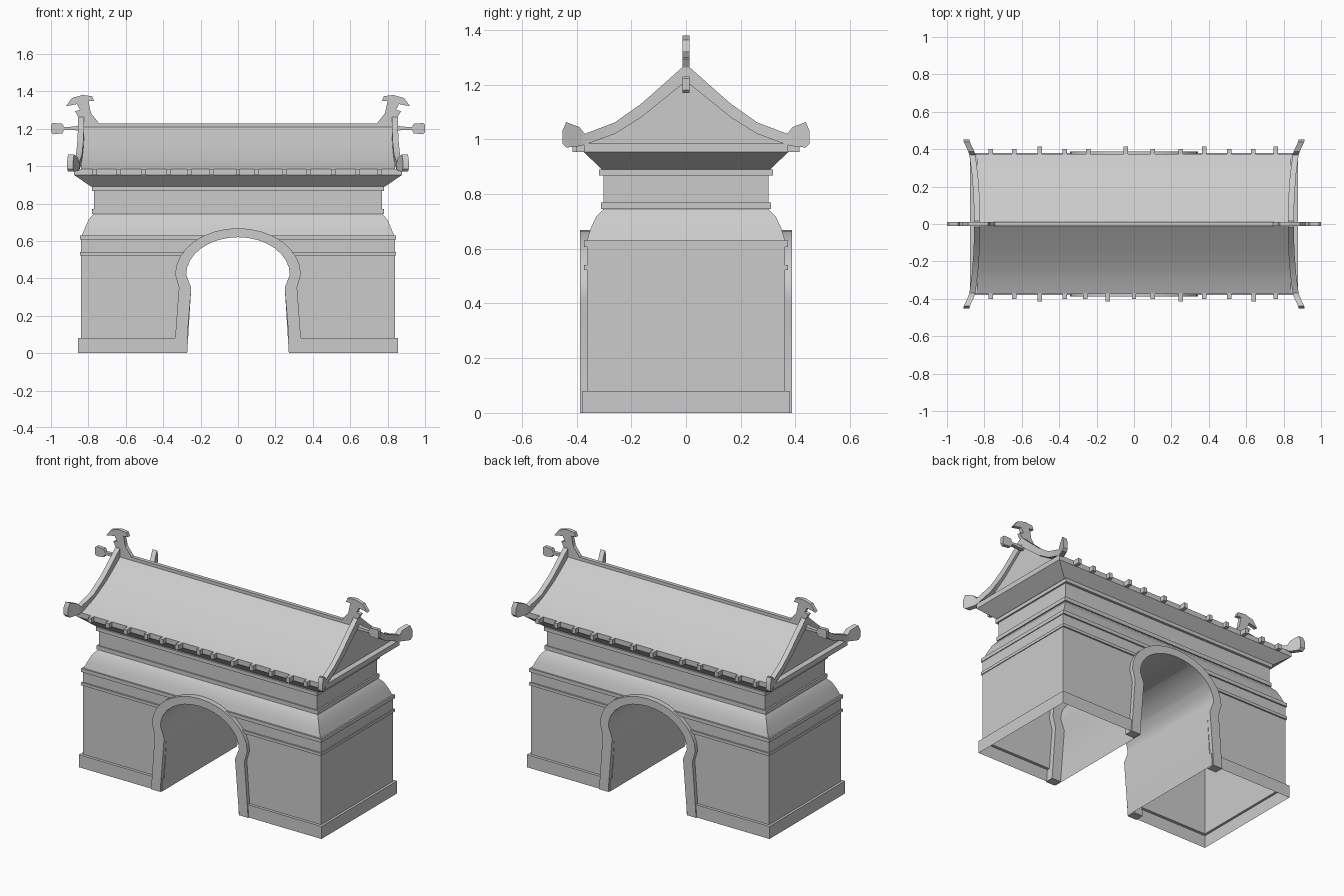
import bpy
import bmesh
from math import cos, sin, pi, radians

old = bpy.data.objects.get("Cube")
if old:
    bpy.data.objects.remove(old, do_unlink=True)

stone = bpy.data.materials.new("light_grey_stone")
stone.use_nodes = True
colour = (0.6, 0.6, 0.6, 1)
stone.diffuse_color = colour
stone.node_tree.nodes["Principled BSDF"].inputs["Base Color"].default_value = colour


def loft(name, rings):
    """Skin a list of equal vertex rings and cap both ends."""
    bm = bmesh.new()
    loops = [[bm.verts.new(p) for p in ring] for ring in rings]
    n = len(loops[0])
    for a, b in zip(loops, loops[1:]):
        for i in range(n):
            j = (i + 1) % n
            bm.faces.new((a[i], a[j], b[j], b[i]))
    bm.faces.new(loops[0])
    bm.faces.new(loops[-1])
    bmesh.ops.recalc_face_normals(bm, faces=bm.faces)
    mesh = bpy.data.meshes.new(name)
    bm.to_mesh(mesh)
    bm.free()
    obj = bpy.data.objects.new(name, mesh)
    bpy.context.collection.objects.link(obj)
    mesh.materials.append(stone)
    return obj


def smooth(obj):
    bpy.ops.object.select_all(action='DESELECT')
    obj.select_set(True)
    bpy.context.view_layer.objects.active = obj
    bpy.ops.object.shade_smooth_by_angle(angle=radians(30))


def plate(name, outline, y0, y1):
    """Extrude an (x, z) outline along y."""
    return loft(name, [[(x, y, z) for x, z in outline] for y in (y0, y1)])


def box(name, x0, x1, y0, y1, z0, z1):
    return plate(name, [(x0, z0), (x1, z0), (x1, z1), (x0, z1)], y0, y1)


def arch(foot, pinch, rx, rz, floor=0):
    """Horseshoe opening: tapered jambs under a half ellipse."""
    n = 16
    curve = [(-rx * cos(pi * i / n), 0.42 + rz * sin(pi * i / n)) for i in range(n + 1)]
    return ([(-foot, floor), (-pinch, 0.35)] + curve
            + [(pinch, 0.35), (foot, floor)])


# Stepped body: half width, half depth, height of each level
levels = [
    (.855, .38, 0), (.855, .38, .08), (.84, .362, .08),
    (.84, .362, .522), (.845, .372, .522), (.845, .372, .54),
    (.84, .362, .54), (.84, .362, .607), (.845, .372, .607),
    (.845, .372, .63), (.835, .362, .63), (.818, .35, .67),
    (.798, .33, .715), (.772, .302, .745), (.78, .31, .745),
    (.78, .31, .77), (.77, .302, .77), (.77, .302, .867),
    (.78, .318, .867), (.78, .318, .89), (.785, .308, .89),
    (.877, .373, .953), (.877, .373, .985),
]
body = loft("gate_body", [[(-w, -d, z), (w, -d, z), (w, d, z), (-w, d, z)]
                          for w, d, z in levels])

# Passage cut through the body
cutter = plate("passage_cutter", arch(.278, .25, .277, .2, -.1), -.6, .6)
cutter.hide_render = True
mod = body.modifiers.new("passage", 'BOOLEAN')
mod.operation = 'DIFFERENCE'
mod.solver = 'EXACT'
mod.object = cutter
bpy.ops.object.select_all(action='DESELECT')
body.select_set(True)
bpy.context.view_layer.objects.active = body
bpy.ops.object.modifier_apply(modifier="passage")
bpy.data.objects.remove(cutter, do_unlink=True)

# The piers are hollow and open underneath
bm = bmesh.new()
bm.from_mesh(body.data)
under = [f for f in bm.faces if all(abs(v.co.z) < .001 for v in f.verts)]
bmesh.ops.delete(bm, geom=under, context='FACES')
bm.to_mesh(body.data)
bm.free()
smooth(body)

# Raised surround on both faces of the arch
surround = arch(.342, .316, .336, .248) + arch(.278, .25, .277, .2)[::-1]
for side, s in (("front", -1), ("back", 1)):
    smooth(plate(side + "_arch_surround", surround, s * .33, s * .387))

# Concave roof with gable ends
slope = [(.372, .975), (.372, .985), (.3, 1.013), (.24, 1.045), (.146, 1.105)]
section = slope + [(0, 1.217)] + [(-y, z) for y, z in slope[::-1]]
smooth(loft("roof", [[(x, y, z) for y, z in section] for x in (-.84, .84)]))

# Gable ridges: depth, top, bottom, x of centre; the tips curl up and outwards
stations = [
    (.015, 1.262, 1.2, .839), (.09, 1.195, 1.14, .84), (.164, 1.13, 1.08, .843),
    (.26, 1.062, 1.02, .85), (.37, 1.02, .98, .864), (.39, 1.045, .975, .871),
    (.438, 1.063, .97, .893), (.452, 1.03, .985, .897),
]
full = [(-y, t, b, x) for y, t, b, x in stations[::-1]] + stations
for side, s in (("left", 1), ("right", -1)):
    smooth(loft(side + "_gable_ridge",
                [[(s * (x - .016), y, b), (s * (x + .016), y, b),
                  (s * (x + .016), y, t), (s * (x - .016), y, t)]
                 for y, t, b, x in full]))

# Main ridge and its finials
box("main_ridge", -.83, .83, -.012, .012, 1.18, 1.228)
finial = [
    (.74, 1.225), (.786, 1.283), (.8, 1.348), (.77, 1.348), (.78, 1.374),
    (.83, 1.38), (.888, 1.364), (.92, 1.32), (.861, 1.332), (.845, 1.3),
    (.872, 1.294), (.845, 1.25), (.83, 1.2), (.74, 1.2),
]
tail = [
    (.82, 1.19), (.93, 1.194), (.94, 1.175), (.99, 1.17), (1, 1.18),
    (1, 1.222), (.99, 1.23), (.94, 1.227), (.93, 1.208), (.87, 1.212), (.82, 1.23),
]
for side, s in (("left", 1), ("right", -1)):
    plate(side + "_ridge_finial", [(s * x, z) for x, z in finial], -.012, .012)
    plate(side + "_ridge_tail", [(s * x, z) for x, z in tail], -.012, .012)

# Rafter ends along both eaves
ends = {
    -1: (-.765, -.64, -.505, -.37, -.26, -.14, 0, .1, .25, .375, .51, .64, .757),
    1: (-.765, -.64, -.505, -.37, -.245, -.045, .1, .25, .375, .51, .637, .757),
}
for s, row in ends.items():
    for i, x in enumerate(row):
        reach = .415 if i % 3 == 2 else .402
        box("rafter_end", x - .012, x + .012, s * .36, s * reach, .953, .985)
